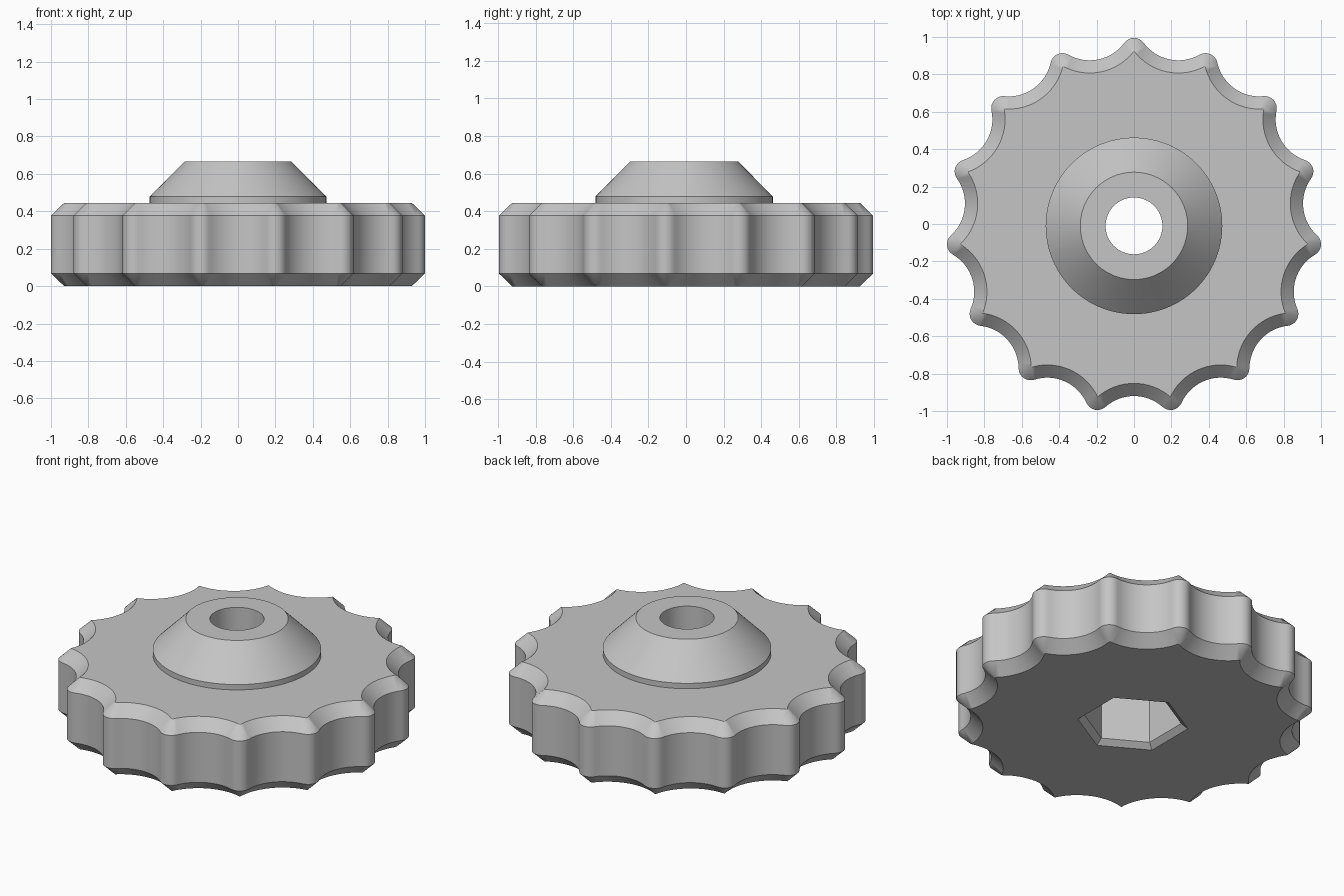
import bpy, bmesh
from math import sin, cos, atan2, sqrt, pi, radians

if "Cube" in bpy.data.objects:
    bpy.data.objects.remove(bpy.data.objects["Cube"], do_unlink=True)

LOBES = 15
HALF = pi / LOBES
CENTRE_Y = -0.01
TIP, TIP_R = 1.005, 0.0638      # lobe tip reach and rounding
SCALLOP_D, SCALLOP_R = 1.14, 0.23   # finger groove centre and radius
CHAMFER, HEIGHT = 0.068, 0.445

grey = bpy.data.materials.new("plain grey")
grey.diffuse_color = (0.56, 0.56, 0.56, 1)
grey.use_nodes = True
grey.node_tree.nodes["Principled BSDF"].inputs["Base Color"].default_value = (0.56, 0.56, 0.56, 1)


def loft(name, rings):
    """Closed solid through rings of (points, z), all with equal counts."""
    bm = bmesh.new()
    loops = [[bm.verts.new((x, y + CENTRE_Y, z)) for x, y in pts] for pts, z in rings]
    n = len(loops[0])
    for a, b in zip(loops, loops[1:]):
        for i in range(n):
            j = (i + 1) % n
            bm.faces.new((a[i], a[j], b[j], b[i]))
    bm.faces.new(loops[0][::-1])
    bm.faces.new(loops[-1])
    bmesh.ops.remove_doubles(bm, verts=bm.verts, dist=1e-5)
    bmesh.ops.recalc_face_normals(bm, faces=bm.faces)
    mesh = bpy.data.meshes.new(name)
    bm.to_mesh(mesh)
    bm.free()
    mesh.materials.append(grey)
    obj = bpy.data.objects.new(name, mesh)
    bpy.context.collection.objects.link(obj)
    return obj


def circle(r, n, start=0.0):
    return [(r * cos(start + 2 * pi * i / n), r * sin(start + 2 * pi * i / n)) for i in range(n)]


def outlines(tip_steps=8, groove_steps=16):
    """Outer lobed outline and its inset, where each lobe ends in a point."""
    sx, sy = SCALLOP_D * cos(HALF), SCALLOP_D * sin(HALF)
    core, inset_r = TIP - TIP_R, SCALLOP_R + CHAMFER
    corner = sx - sqrt(inset_r ** 2 - sy ** 2)
    b = atan2(sy, sx - core)
    mid = pi + HALF
    outer_span = mid - (b + pi)
    inner_span = mid - (atan2(-sy, corner - sx) + 2 * pi)
    outer, inner = [], []
    for i in range(tip_steps):
        a = -b + 2 * b * i / tip_steps
        outer.append((core + TIP_R * cos(a), TIP_R * sin(a)))
        inner.append((corner, 0))
    for i in range(groove_steps):
        t = 2 * i / groove_steps - 1
        for pts, r, span in ((outer, SCALLOP_R, outer_span), (inner, inset_r, inner_span)):
            a = mid + t * span
            pts.append((sx + r * cos(a), sy + r * sin(a)))

    def repeat(pts):
        turns = [pi / 2 + 2 * HALF * k for k in range(LOBES)]
        return [(x * cos(t) - y * sin(t), x * sin(t) + y * cos(t)) for t in turns for x, y in pts]
    return repeat(outer), repeat(inner)


def combine(target, other, operation):
    mod = target.modifiers.new(operation, 'BOOLEAN')
    mod.operation, mod.solver, mod.object = operation, 'EXACT', other
    bpy.context.view_layer.objects.active = target
    bpy.ops.object.modifier_apply(modifier=mod.name)
    bpy.data.objects.remove(other, do_unlink=True)


# Scalloped grip with chamfered rims
outer, inner = outlines()
knob = loft("scalloped_knob", [(inner, 0), (outer, CHAMFER),
                               (outer, HEIGHT - CHAMFER), (inner, HEIGHT)])

# Conical hub on top
hub = loft("conical_hub", [(circle(r, 96), z) for r, z in
                           ((0.472, 0.4), (0.472, 0.478), (0.287, 0.665))])
combine(knob, hub, 'UNION')

# Through bore
combine(knob, loft("bore_cutter", [(circle(0.152, 64), -0.1), (circle(0.152, 64), 0.8)]), 'DIFFERENCE')

# Hexagonal nut socket with a flared mouth
socket = loft("socket_cutter", [(circle(r, 6, pi / 2), z) for r, z in
                                ((0.351, -0.03), (0.275, 0.03), (0.275, 0.36))])
combine(knob, socket, 'DIFFERENCE')

bpy.ops.object.select_all(action='DESELECT')
knob.select_set(True)
bpy.context.view_layer.objects.active = knob
bpy.ops.object.shade_smooth_by_angle(angle=radians(30))
